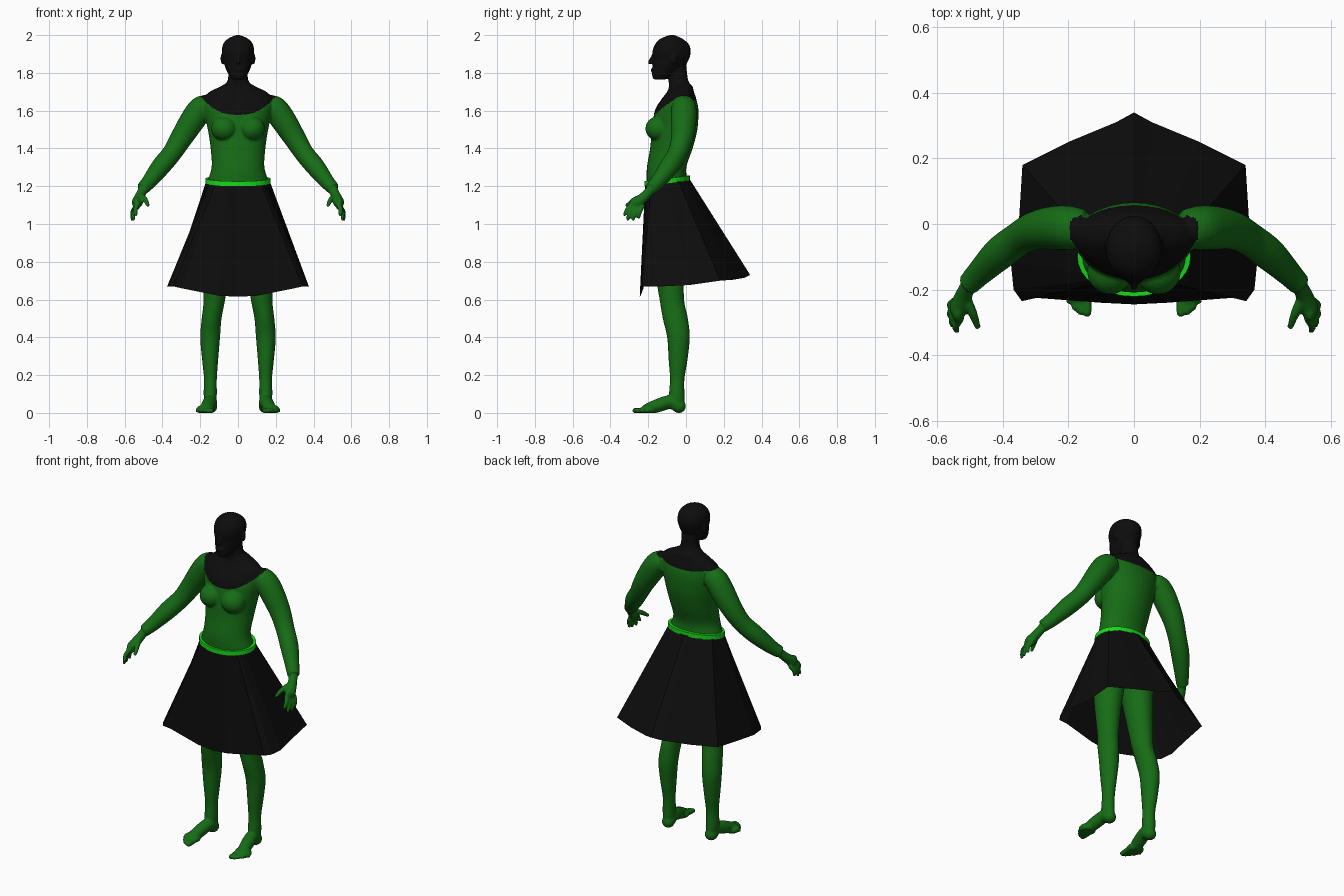
import bpy, bmesh, math
from mathutils import Vector, Matrix

cube = bpy.data.objects.get("Cube")
if cube:
    bpy.data.objects.remove(cube, do_unlink=True)

VOXEL = 0.006


def material(name, color):
    m = bpy.data.materials.new(name)
    m.use_nodes = True
    m.diffuse_color = (*color, 1)
    bsdf = next(n for n in m.node_tree.nodes if n.type == 'BSDF_PRINCIPLED')
    bsdf.inputs["Base Color"].default_value = (*color, 1)
    return m


GREEN = material("dark green", (0.008, 0.15, 0.008))
BLACK = material("black", (0.004, 0.004, 0.004))
LIME = material("bright green", (0.008, 0.7, 0.01))


def make_object(name, bm, *mats):
    bmesh.ops.recalc_face_normals(bm, faces=bm.faces)
    mesh = bpy.data.meshes.new(name)
    bm.to_mesh(mesh)
    bm.free()
    for m in mats:
        mesh.materials.append(m)
    ob = bpy.data.objects.new(name, mesh)
    bpy.context.collection.objects.link(ob)
    return ob


def spline(rows, n=5):
    """Smooth interpolation through rows of numbers."""
    out = []
    for i in range(len(rows) - 1):
        quad = (rows[max(i - 1, 0)], rows[i], rows[i + 1], rows[min(i + 2, len(rows) - 1)])
        for k in range(n):
            t = k / n
            out.append([q + 0.5 * ((r - p) * t + (2 * p - 5 * q + 4 * r - s) * t * t
                                   + (3 * q - p - 3 * r + s) * t ** 3)
                        for p, q, r, s in zip(*quad)])
    return out + [list(rows[-1])]


def loft(bm, rings, caps=True):
    loops = [[bm.verts.new(p) for p in ring] for ring in rings]
    n = len(loops[0])
    for a, b in zip(loops, loops[1:]):
        for i in range(n):
            bm.faces.new((a[i], a[(i + 1) % n], b[(i + 1) % n], b[i]))
    if caps:
        bm.faces.new(loops[0][::-1])
        bm.faces.new(loops[-1])


def circle(n=32):
    return [(math.cos(math.tau * i / n), math.sin(math.tau * i / n)) for i in range(n)]


def stack(bm, rows, side=1):
    """Horizontal ovals: height, inner x, outer x, front y, back y."""
    rings = []
    for z, x0, x1, y0, y1 in spline(rows):
        rings.append([(side * ((x0 + x1) / 2 + c * (x1 - x0) / 2),
                       (y0 + y1) / 2 + s * (y1 - y0) / 2, z) for c, s in circle()])
    loft(bm, rings)


def ball(bm, pos, r, scale=(1, 1, 1), side=1):
    mat = Matrix.Translation((side * pos[0], pos[1], pos[2])) @ Matrix.Diagonal((*scale, 1))
    bmesh.ops.create_icosphere(bm, subdivisions=3, radius=r, matrix=mat)


def limb(bm, rows, side=1, round_ends=True):
    """Tube through rows of x, y, z, radius."""
    pts = spline(rows)
    rings = []
    for i, (x, y, z, r) in enumerate(pts):
        a, b = pts[max(i - 1, 0)], pts[min(i + 1, len(pts) - 1)]
        t = (Vector(b[:3]) - Vector(a[:3])).normalized()
        u = t.cross(Vector((1, 0, 0))).normalized()
        v = t.cross(u)
        ring = [Vector((x, y, z)) + r * (c * u + s * v) for c, s in circle(20)]
        rings.append([(side * p.x, p.y, p.z) for p in ring])
    loft(bm, rings)
    if round_ends:
        for x, y, z, r in (rows[0], rows[-1]):
            ball(bm, (x, y, z), r, side=side)


body = bmesh.new()

# Torso and neck: height, half width, front, back
torso = [(1.0, .15, -.195, .0), (1.12, .18, -.205, .03), (1.22, .163, -.208, .01),
         (1.3, .14, -.207, .002), (1.4, .145, -.19, .035), (1.5, .16, -.18, .06),
         (1.6, .18, -.165, .066), (1.66, .185, -.13, .055), (1.7, .15, -.1, .042),
         (1.73, .09, -.09, .034), (1.76, .055, -.092, .012), (1.85, .05, -.085, .0)]
stack(body, [(z, -w, w, f, b) for z, w, f, b in torso])

# Head, nose, mouth
head = [(1.765, .03, -.172, -.11), (1.79, .05, -.18, -.06), (1.83, .068, -.177, -.01),
        (1.87, .078, -.174, .015), (1.91, .085, -.178, .025), (1.95, .08, -.165, .016),
        (1.98, .055, -.137, -.018), (2.0, .012, -.09, -.06)]
stack(body, [(z, -w, w, f, b) for z, w, f, b in head])
limb(body, [(0, -.173, 1.895, .008), (0, -.19, 1.856, .012)])
ball(body, (0, -.174, 1.815), .014, (1.6, 1, .8))

for side in (1, -1):
    ball(body, (.082, -.065, 1.875), .026, (.4, .7, 1.2), side)                # ear
    ball(body, (.073, -.145, 1.505), .07, (1, 1, .95), side)                   # chest
    # Shoulder and sleeve
    limb(body, [(.15, -.015, 1.625, .058), (.195, -.012, 1.61, .067), (.243, -.012, 1.545, .067),
                (.3, -.02, 1.455, .059), (.35, -.045, 1.375, .052), (.41, -.09, 1.302, .051),
                (.47, -.148, 1.225, .04), (.505, -.185, 1.187, .034)], side, False)
    # Palm, thumb and four fingers
    limb(body, [(.5, -.18, 1.19, .024), (.518, -.215, 1.15, .026), (.533, -.255, 1.115, .03)], side)
    ball(body, (.536, -.26, 1.11), .036, (.6, 1.1, 1), side)
    limb(body, [(.515, -.22, 1.15, .016), (.492, -.27, 1.13, .014), (.477, -.312, 1.1, .01)], side)
    tips = [(.54, -.325, 1.05), (.553, -.308, 1.026), (.56, -.28, 1.024), (.557, -.25, 1.035)]
    for i, tip in enumerate(tips):
        root = (.53 + .005 * i, -.288 + .018 * i, 1.105 - .006 * i)
        mid = [(p + q) / 2 for p, q in zip(root, tip)]
        limb(body, [(*root, .013), (mid[0] + .008, mid[1] - .004, mid[2], .012), (*tip, .009)], side)
    # Leg
    stack(body, [(.02, .115, .175, -.09, -.006), (.1, .112, .182, -.09, -.008),
                 (.18, .112, .18, -.085, -.008), (.28, .105, .19, -.092, .008),
                 (.4, .095, .2, -.1, .02), (.5, .087, .192, -.123, .01),
                 (.6, .068, .182, -.14, -.01), (.75, .045, .185, -.165, -.01),
                 (.9, .02, .185, -.188, .0), (1.02, .004, .183, -.2, .02),
                 (1.15, .01, .165, -.195, .02)], side)
    # Foot with five toes
    limb(body, [(.145, -.037, .035, .036), (.147, -.08, .058, .036),
                (.158, -.14, .042, .036), (.17, -.2, .02, .032)], side)
    ball(body, (.172, -.195, .018), .045, (1.1, 1, .6), side)
    for i in range(5):
        limb(body, [(.142 + .016 * i, -.205, .016, .015),
                    (.143 + .018 * i, -.27 + .004 * i * i, .012, .014 - .001 * i)], side)

# Fuse the figure into one smooth skin
figure = make_object("figure", body)
remesh = figure.modifiers.new("fuse", 'REMESH')
remesh.mode = 'VOXEL'
remesh.voxel_size = VOXEL
relax = figure.modifiers.new("relax", 'SMOOTH')
relax.factor = 0.5
relax.iterations = 3
graph = bpy.context.evaluated_depsgraph_get()
skin = bpy.data.meshes.new_from_object(figure.evaluated_get(graph))
figure.modifiers.clear()
figure.data = skin
skin.materials.clear()
skin.materials.append(GREEN)
skin.materials.append(BLACK)


def neckline(p):
    low = 1.578 if p.y < -.03 else 1.65
    return low + (1.68 - low) * min(1, abs(p.x) / .2) ** 2.5


# Flat soles, and a clean edge along the neckline
for v in skin.vertices:
    v.co.z = max(v.co.z, 0)
    edge = neckline(v.co)
    if abs(v.co.x) < .2 and abs(v.co.z - edge) < VOXEL / 2:
        v.co.z = edge
for f in skin.polygons:
    c = f.center
    f.use_smooth = True
    f.material_index = int(abs(c.x) < .2 and c.z > neckline(c))


# Waist line shared by the belt and the skirt
def waist(angle, grow=0.0, lift=0.0):
    s = math.sin(angle)
    return ((.168 + grow) * math.cos(angle), -.1 + (.116 + grow) * s, 1.228 + .015 * s + lift)


# Faceted skirt with a longer back
half = [(0, .34, .73), (.055, .31, .715), (.2, .25, .705), (.34, .18, .7), (.35, .02, .677),
        (.375, -.12, .67), (.367, -.2, .67), (.342, -.235, .67), (.3, -.225, .66),
        (.1, -.24, .62), (0, -.245, .615)]
hem = half + [(-x, y, z) for x, y, z in half[-2:0:-1]]
top = [waist(math.atan2((y - .03) / .28, x / .36)) for x, y, z in hem]
bm = bmesh.new()
loft(bm, [top, hem], caps=False)
make_object("skirt", bm, BLACK)

# Belt
bm = bmesh.new()
corners = [(.005, -.013), (.005, .013), (-.012, .013), (-.012, -.013), (.005, -.013)]
loft(bm, [[waist(math.tau * i / 32, g, h) for i in range(32)] for g, h in corners], caps=False)
bmesh.ops.remove_doubles(bm, verts=bm.verts, dist=1e-5)
make_object("belt", bm, LIME)
